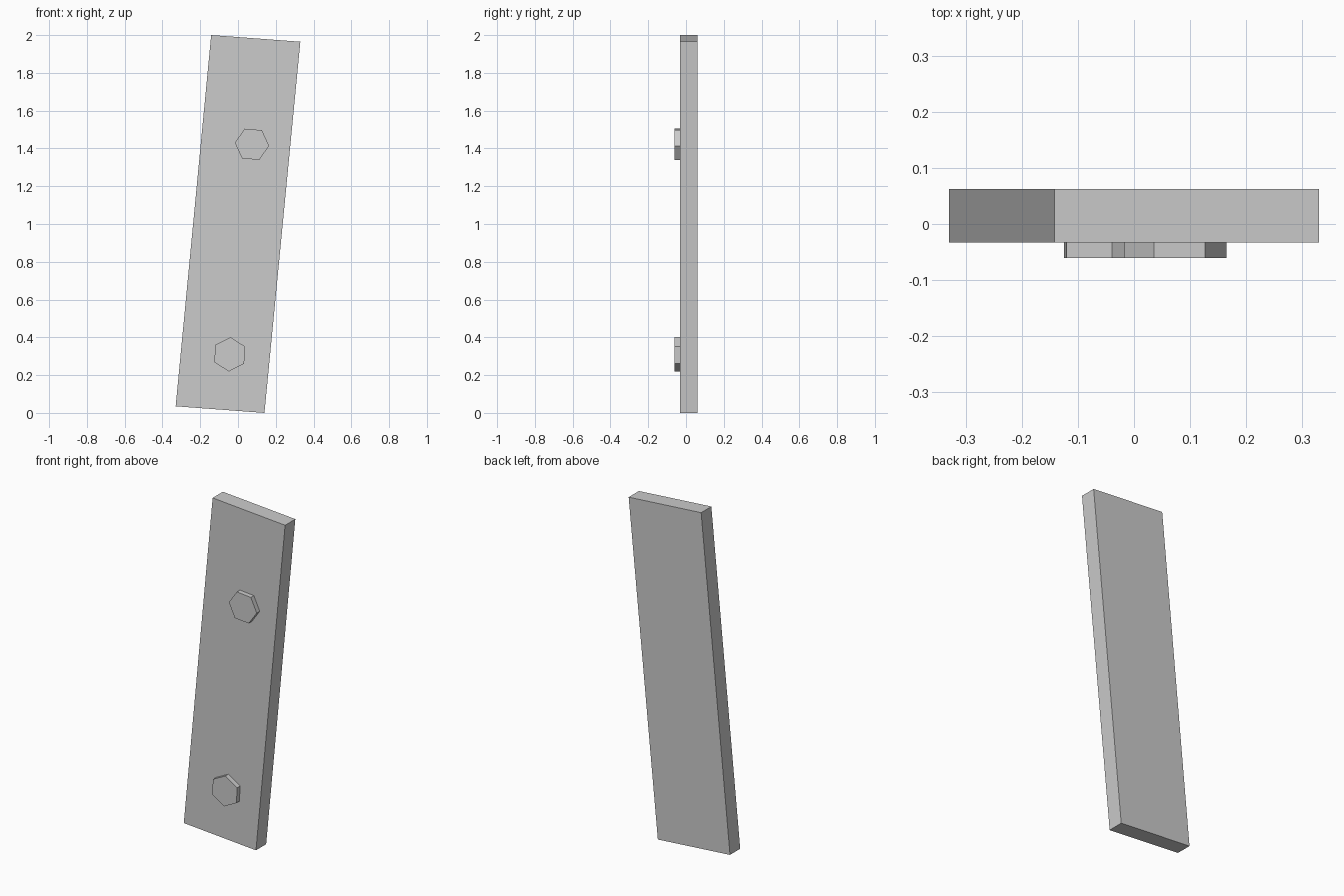
import bpy
import math

cube = bpy.data.objects.get("Cube")
if cube:
    bpy.data.objects.remove(cube, do_unlink=True)

grey = bpy.data.materials.new("light_grey")
grey.use_nodes = True
colour = (0.6, 0.6, 0.6, 1)
grey.diffuse_color = colour
grey.node_tree.nodes["Principled BSDF"].inputs["Base Color"].default_value = colour


def prism(name, outline, front, back):
    """Extrude an outline of (x, z) points from y = front to y = back."""
    n = len(outline)
    verts = [(x, y, z) for y in (front, back) for x, z in outline]
    faces = [tuple(range(n)), tuple(reversed(range(n, 2 * n)))]
    for i in range(n):
        j = (i + 1) % n
        faces.append((j, i, i + n, j + n))
    mesh = bpy.data.meshes.new(name)
    mesh.from_pydata(verts, [], faces)
    mesh.materials.append(grey)
    obj = bpy.data.objects.new(name, mesh)
    bpy.context.collection.objects.link(obj)
    return obj


def hexagon(x, z, radius, turn):
    angles = [math.radians(turn + 60 * i) for i in range(6)]
    return [(x + radius * math.cos(a), z + radius * math.sin(a)) for a in angles]


# Leaning plank
FRONT, BACK = -0.033, 0.062
prism("plank", [(-0.33, 0.035), (0.14, 0), (0.33, 1.965), (-0.142, 2)], FRONT, BACK)

# Hexagonal bolt heads, seated slightly into the plank
for name, x, z, turn in (("upper_bolt", 0.074, 1.422, -5), ("lower_bolt", -0.044, 0.31, 27)):
    prism(name, hexagon(x, z, 0.091, turn), -0.061, FRONT + 0.01)
